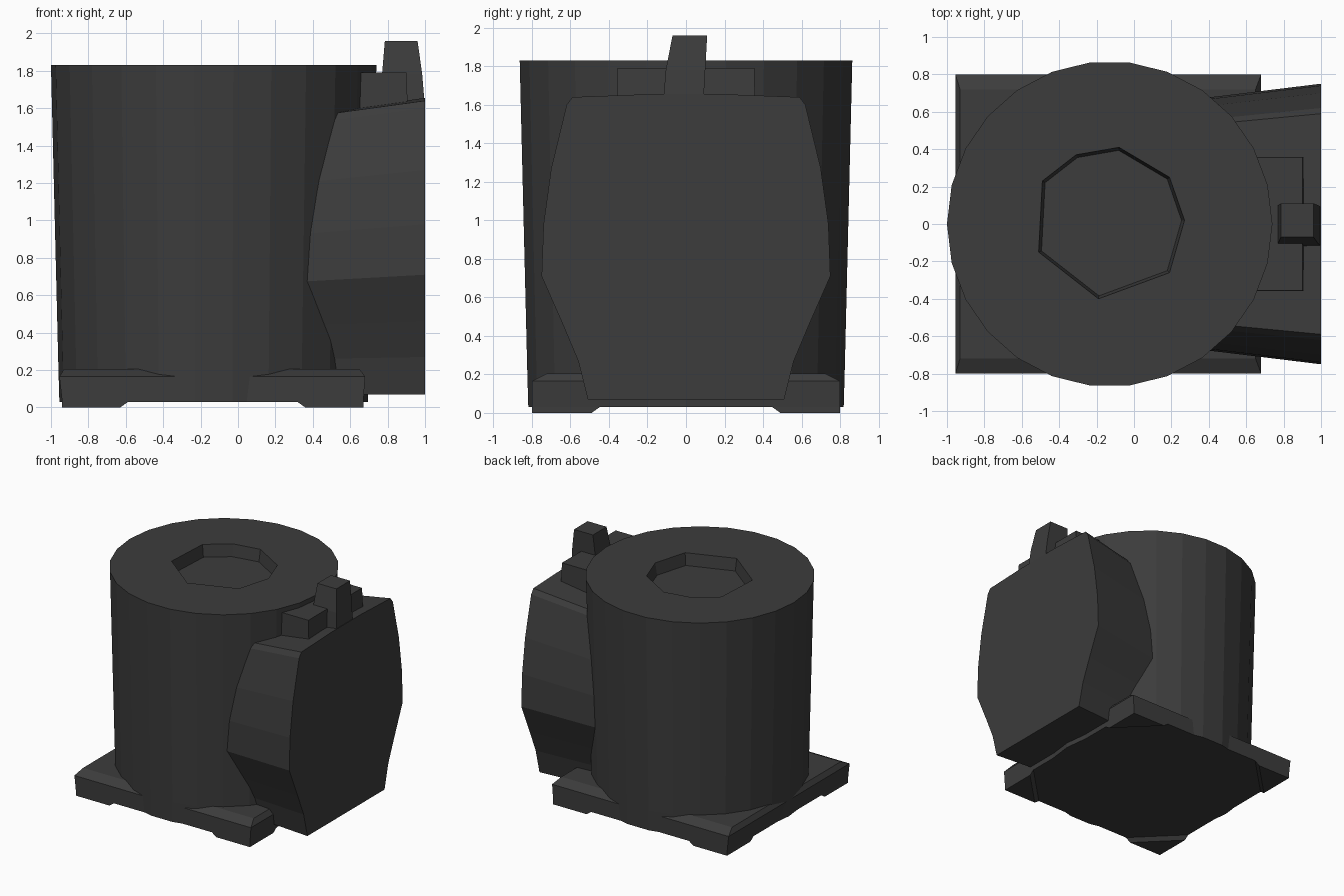
import bpy, bmesh, math

if "Cube" in bpy.data.objects:
    bpy.data.objects.remove(bpy.data.objects["Cube"])

dark = bpy.data.materials.new("dark_grey")
dark.diffuse_color = (0.045, 0.045, 0.045, 1)
dark.use_nodes = True
dark.node_tree.nodes["Principled BSDF"].inputs["Base Color"].default_value = dark.diffuse_color


def loft(name, rings):
    """Closed flat-faced solid through rings with equal point counts."""
    bm = bmesh.new()
    loops = [[bm.verts.new(p) for p in ring] for ring in rings]
    n = len(loops[0])
    for a, b in zip(loops, loops[1:]):
        for i in range(n):
            j = (i + 1) % n
            bm.faces.new((a[i], a[j], b[j], b[i]))
    bm.faces.new(loops[0][::-1])
    bm.faces.new(loops[-1])
    bmesh.ops.recalc_face_normals(bm, faces=bm.faces)
    mesh = bpy.data.meshes.new(name)
    bm.to_mesh(mesh)
    bm.free()
    obj = bpy.data.objects.new(name, mesh)
    bpy.context.collection.objects.link(obj)
    mesh.materials.append(dark)
    return obj


def circle(r, z, n=26, cx=-0.13):
    return [(cx + r * math.cos(math.tau * i / n + math.pi),
             r * math.sin(math.tau * i / n + math.pi), z) for i in range(n)]


def rect(x0, x1, y0, y1, z):
    return [(x0, y0, z), (x1, y0, z), (x1, y1, z), (x0, y1, z)]


# Tapered round housing
body = loft("housing", [circle(0.825, 0.03), circle(0.83, 0.2), circle(0.87, 1.83)])

# Shallow faceted recess in the lid
socket = [(-0.08, 0.41), (-0.31, 0.37), (-0.49, 0.23), (-0.51, -0.15),
          (-0.19, -0.40), (0.19, -0.26), (0.27, 0.02), (0.19, 0.25)]
cutter = loft("recess_cutter", [
    [(-0.12 + (x + 0.12) * s, y * s, z) for x, y in socket]
    for s, z in ((0.96, 1.73), (1.0, 1.83), (1.02, 1.88))])
mod = body.modifiers.new("recess", "BOOLEAN")
mod.operation = 'DIFFERENCE'
mod.solver = 'EXACT'
mod.object = cutter
cutter.hide_render = True
bpy.context.view_layer.objects.active = body
bpy.ops.object.modifier_apply(modifier=mod.name)
bpy.data.objects.remove(cutter)

# Square base plate with a bevelled top
loft("base_plate", [rect(-0.94, 0.67, -0.8, 0.8, 0.03),
                    rect(-0.955, 0.68, -0.8, 0.8, 0.165),
                    rect(-0.93, 0.65, -0.72, 0.72, 0.205)])

# Triangular corner feet
for x, dx, side in ((-0.94, 1, "left"), (0.67, -1, "right")):
    for sy, end in ((-1, "front"), (1, "back")):
        loft(f"foot_{end}_{side}", [
            [(x, sy * 0.8, z), (x + dx * w, sy * 0.8, z), (x, sy * (0.8 - w), z)]
            for w, z in ((0.31, 0.0), (0.38, 0.05))])

# Side box: mirrored outline widening outward
half = [(0.51, 0.07), (0.56, 0.27), (0.64, 0.46), (0.75, 0.71), (0.74, 0.98),
        (0.70, 1.27), (0.62, 1.60), (0.59, 1.64), (0.2, 1.655)]
outline = half + [(-y, z) for y, z in reversed(half)]
loft("side_box", [
    [(x, y * sy, 0.07 + (z - 0.07) * sz) for y, z in outline]
    for x, sy, sz in ((0.2, 0.87, 0.93), (1.0, 1.0, 1.0))])

# Bracket block between housing and side box
loft("bracket", [rect(0.5, 0.91, -0.36, 0.36, 1.55),
                 rect(0.5, 0.90, -0.355, 0.355, 1.79)])

# Leaning latch lug
loft("latch_lug", [rect(0.76, 1.0, -0.12, 0.09, 1.6),
                   rect(0.77, 0.985, -0.105, 0.10, 1.78),
                   rect(0.785, 0.96, -0.07, 0.11, 1.96)])
